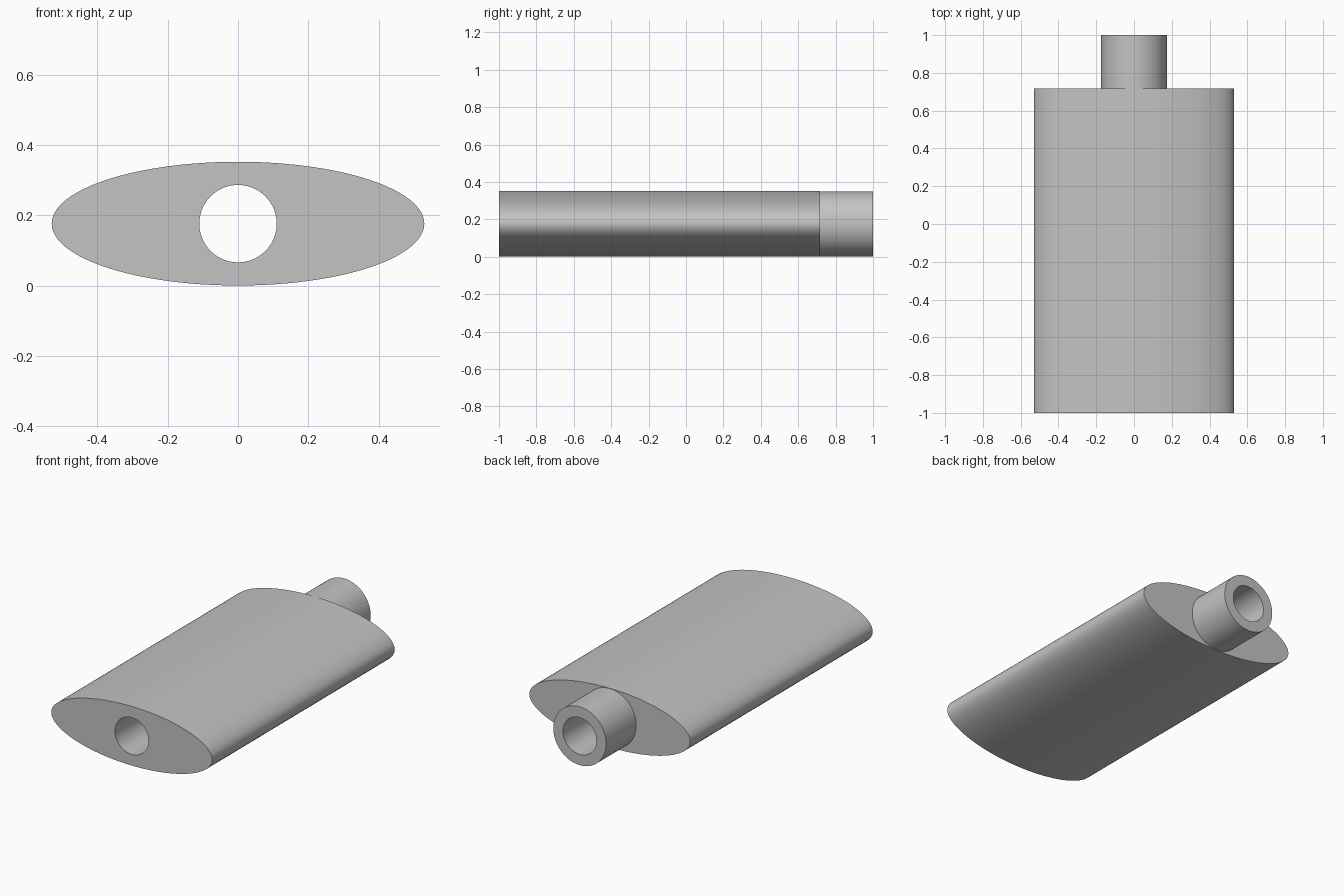
import bpy
import bmesh
from math import cos, sin, tau

cube = bpy.data.objects.get("Cube")
if cube:
    bpy.data.objects.remove(cube, do_unlink=True)

SEGMENTS = 96
CENTRE_Z = 0.176
HALF_WIDTH, HALF_HEIGHT = 0.53, 0.176
PIPE_RADIUS, BORE_RADIUS = 0.174, 0.11
FRONT, SHOULDER, BACK = -1.0, 0.717, 1.0

# Plain grey metal
grey = bpy.data.materials.new("grey metal")
grey.use_nodes = True
colour = (0.55, 0.55, 0.55, 1)
grey.diffuse_color = colour
grey.node_tree.nodes["Principled BSDF"].inputs["Base Color"].default_value = colour


def add_ring(bm, y, rx, rz):
    """Ellipse of vertices across the y axis."""
    angles = [tau * i / SEGMENTS for i in range(SEGMENTS)]
    return [bm.verts.new((rx * cos(a), y, CENTRE_Z + rz * sin(a))) for a in angles]


def loft_closed(name, sections):
    """Skin successive rings, joining the last back to the first."""
    bm = bmesh.new()
    rings = [add_ring(bm, *s) for s in sections]
    for a, b in zip(rings, rings[1:] + rings[:1]):
        for i in range(SEGMENTS):
            j = (i + 1) % SEGMENTS
            bm.faces.new((a[i], a[j], b[j], b[i]))
    bmesh.ops.recalc_face_normals(bm, faces=bm.faces)
    mesh = bpy.data.meshes.new(name)
    bm.to_mesh(mesh)
    bm.free()
    mesh.materials.append(grey)
    obj = bpy.data.objects.new(name, mesh)
    bpy.context.collection.objects.link(obj)
    return obj


# Oval body, stepped down to a round outlet pipe, with a bore right through
body = loft_closed("oval_body_with_pipe", [
    (FRONT, BORE_RADIUS, BORE_RADIUS),
    (FRONT, HALF_WIDTH, HALF_HEIGHT),
    (SHOULDER, HALF_WIDTH, HALF_HEIGHT),
    (SHOULDER, PIPE_RADIUS, PIPE_RADIUS),
    (BACK, PIPE_RADIUS, PIPE_RADIUS),
    (BACK, BORE_RADIUS, BORE_RADIUS),
])

# Smooth walls, crisp rims
bpy.ops.object.select_all(action="DESELECT")
body.select_set(True)
bpy.context.view_layer.objects.active = body
bpy.ops.object.shade_smooth_by_angle(angle=0.6)
